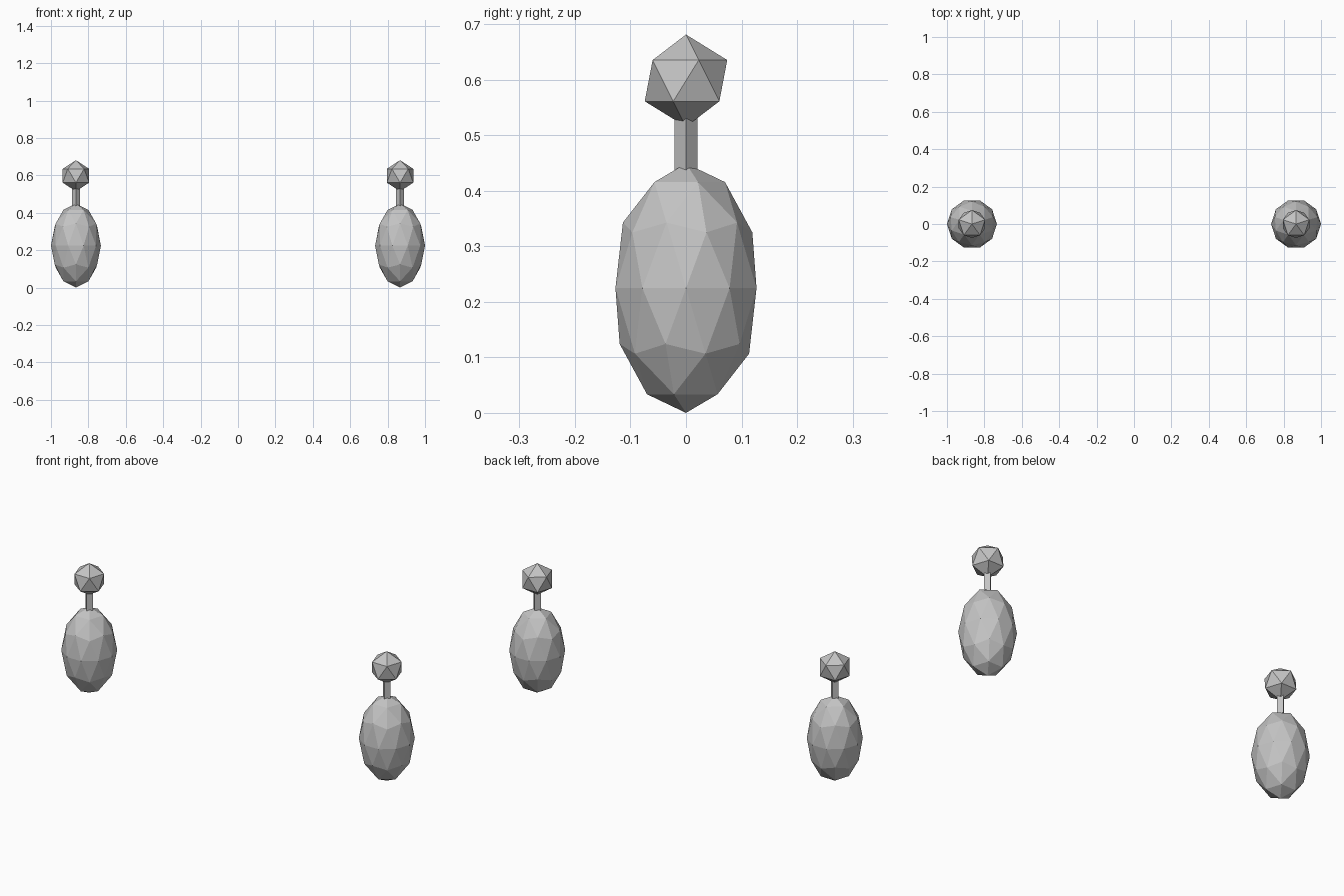
import bpy
import math

cube = bpy.data.objects.get("Cube")
if cube:
    bpy.data.objects.remove(cube, do_unlink=True)

# Single plain material
grey = bpy.data.materials.new("plain grey")
grey.use_nodes = True
colour = (0.55, 0.55, 0.55, 1)
grey.diffuse_color = colour
grey.node_tree.nodes["Principled BSDF"].inputs["Base Color"].default_value = colour

SPREAD = 0.8665
QUARTER = math.pi / 2


def finish(name):
    obj = bpy.context.object
    obj.name = name
    obj.data.materials.append(grey)
    bpy.ops.object.shade_flat()
    return obj


def faceted_ball(name, x, z, width, height, detail):
    bpy.ops.mesh.primitive_ico_sphere_add(
        subdivisions=detail, radius=1, location=(x, 0, z), rotation=(0, 0, QUARTER))
    finish(name).scale = (width, width, height)


def stem(name, x, bottom, top, radius):
    # Four-sided post with its edges on the x and y axes
    bpy.ops.mesh.primitive_cylinder_add(
        vertices=4, radius=radius, depth=top - bottom,
        location=(x, 0, (bottom + top) / 2))
    finish(name)


# Matching pair of drops
for side, sign in (("left", 1), ("right", -1)):
    x = sign * SPREAD
    faceted_ball(side + "_drop", x, 0.2245, 0.1335, 0.2245, 2)
    stem(side + "_stem", x, 0.42, 0.55, 0.021)
    faceted_ball(side + "_bead", x, 0.598, 0.083, 0.083, 1)
